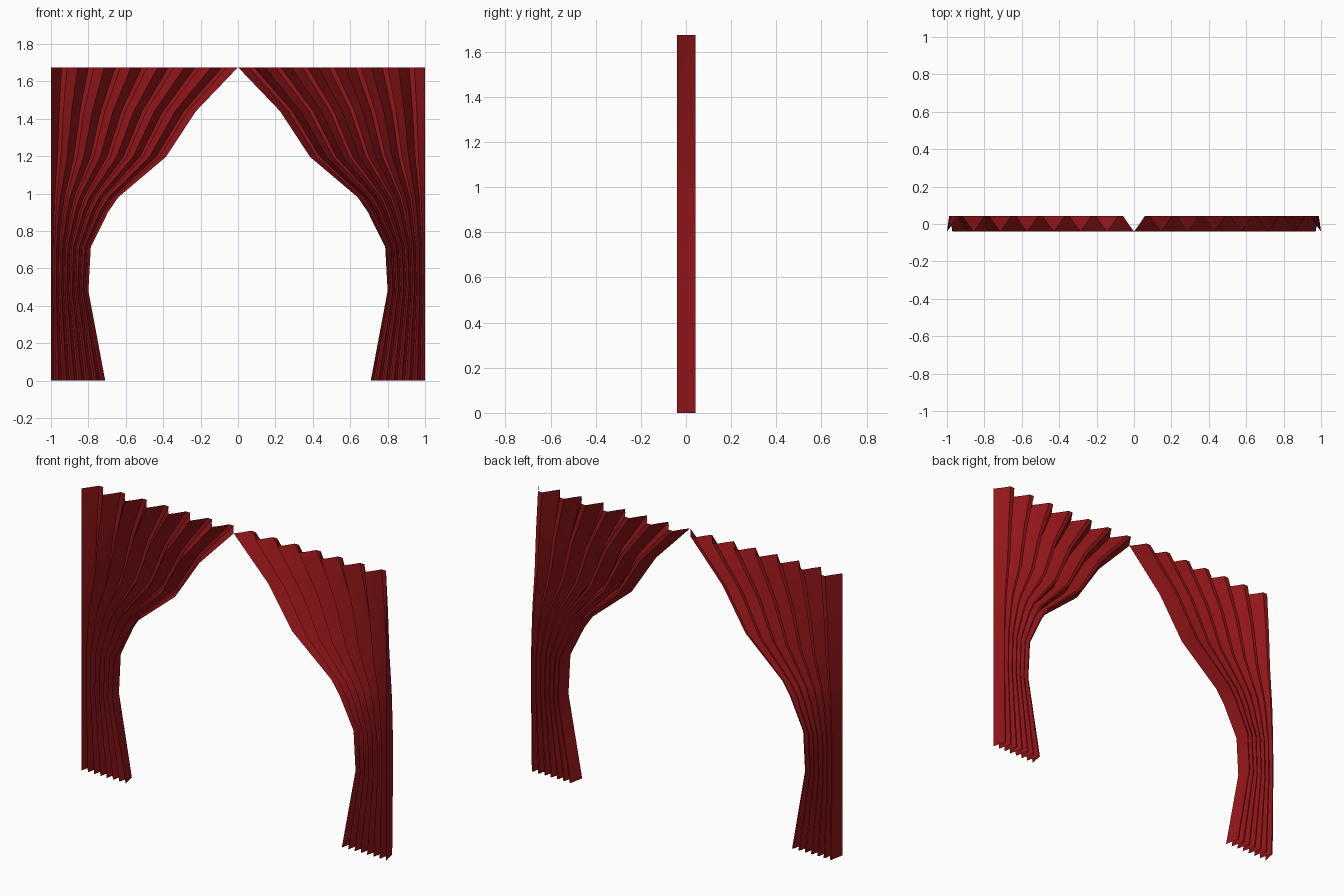
import bpy, bmesh, math

if "Cube" in bpy.data.objects:
    bpy.data.objects.remove(bpy.data.objects["Cube"])

H = 1.675
PLEATS = 7
# inner edge of the drape from floor to top: (height, distance from centre)
EDGE = [(0, .71), (.24, .755), (.48, .80), (.715, .787), (.90, .695),
        (.98, .64), (1.196, .385), (1.44, .225), (H, 0)]
# one pleat: (fraction of the pleat width, depth)
FOLD = [(0, -.04), (.2, -.002), (.4, .042), (.6, .042), (.8, -.002)]

red = bpy.data.materials.new("red_velvet")
red.diffuse_color = (.30, .008, .010, 1)
red.use_nodes = True
red.node_tree.nodes["Principled BSDF"].inputs["Base Color"].default_value = red.diffuse_color


def drape(name, side):
    """Pleated sheet gathered toward the outer edge."""
    section = [((p + f) / PLEATS, y) for p in range(PLEATS) for f, y in FOLD]
    section.append((1, -.04))
    bm = bmesh.new()
    rows = [[bm.verts.new((side * (inner + t * (1 - inner)), y, z))
             for t, y in section] for z, inner in EDGE]
    for a, b in zip(rows, rows[1:]):
        for i in range(len(section) - 1):
            quad = [a[i], a[i + 1], b[i + 1], b[i]]
            bm.faces.new(quad if side > 0 else quad[::-1])
    mesh = bpy.data.meshes.new(name)
    bm.to_mesh(mesh)
    bm.free()
    mesh.materials.append(red)
    ob = bpy.data.objects.new(name, mesh)
    bpy.context.collection.objects.link(ob)
    bpy.ops.object.select_all(action='DESELECT')
    ob.select_set(True)
    bpy.context.view_layer.objects.active = ob
    bpy.ops.object.shade_smooth_by_angle(angle=math.radians(60))


# left and right curtains
drape("curtain_left", -1)
drape("curtain_right", 1)
